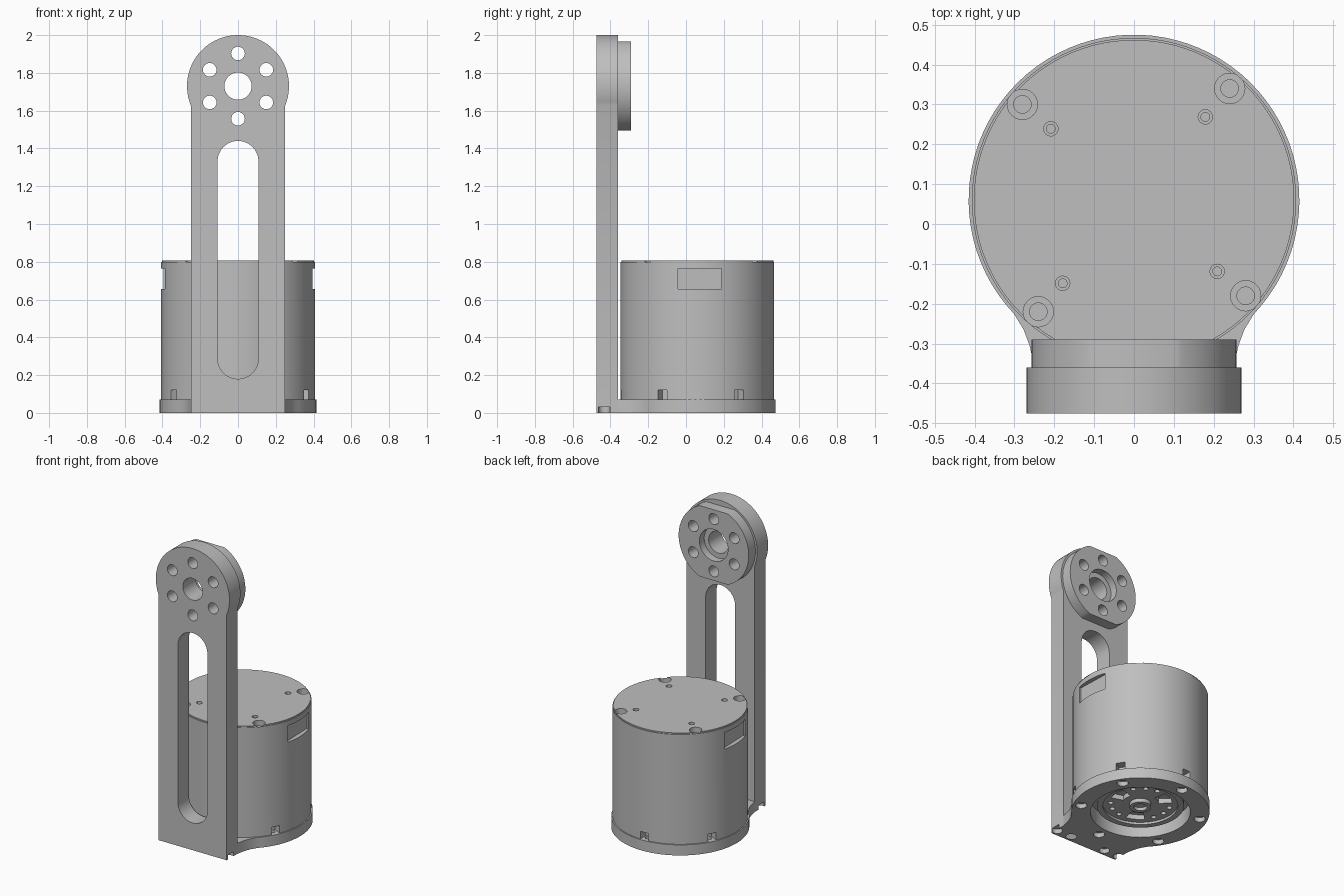
import bpy, bmesh
from math import sin, cos, radians, asin, acos, degrees

if "Cube" in bpy.data.objects:
    bpy.data.objects.remove(bpy.data.objects["Cube"])

grey = bpy.data.materials.new("plain grey")
grey.use_nodes = True
COL = (0.52, 0.52, 0.52, 1)
grey.diffuse_color = COL
grey.node_tree.nodes["Principled BSDF"].inputs["Base Color"].default_value = COL

CY = 0.06        # motor axis, y
HEAD = 1.73      # arm head centre, z


def arc(cx, cy, r, a0=0, a1=360, n=64):
    """Points along an arc; a full turn leaves out the repeated end point."""
    last = n if a1 - a0 >= 360 else n - 1
    angles = [radians(a0 + (a1 - a0) * i / last) for i in range(n)]
    return [(cx + r * cos(a), cy + r * sin(a)) for a in angles]


def polar(r, a):
    return r * cos(radians(a)), CY + r * sin(radians(a))


def radial_box(a, r0, r1, w):
    """Rectangle pointing outwards from the motor axis."""
    c, s = cos(radians(a)), sin(radians(a))
    corners = [(r0, -w), (r1, -w), (r1, w), (r0, w)]
    return [(u * c - v * s, CY + u * s + v * c) for u, v in corners]


def add_prism(bm, pts, lo, hi, axis="z"):
    def place(p, h):
        return (p[0], p[1], h) if axis == "z" else (p[0], h, p[1])
    a = [bm.verts.new(place(p, lo)) for p in pts]
    b = [bm.verts.new(place(p, hi)) for p in pts]
    faces = [bm.faces.new(a), bm.faces.new(b)]
    for i in range(len(pts)):
        j = (i + 1) % len(pts)
        faces.append(bm.faces.new((a[i], a[j], b[j], b[i])))
    bmesh.ops.recalc_face_normals(bm, faces=faces)


def make(name, prisms, axis="z"):
    bm = bmesh.new()
    for pts, lo, hi in prisms:
        add_prism(bm, pts, lo, hi, axis)
    me = bpy.data.meshes.new(name)
    bm.to_mesh(me)
    bm.free()
    me.materials.append(grey)
    ob = bpy.data.objects.new(name, me)
    bpy.context.collection.objects.link(ob)
    return ob


def activate(ob):
    bpy.ops.object.select_all(action="DESELECT")
    ob.select_set(True)
    bpy.context.view_layer.objects.active = ob


def cut(ob, prisms, axis="z"):
    cutter = make("cutter", prisms, axis)
    cutter.hide_render = True
    mod = ob.modifiers.new("cut", "BOOLEAN")
    mod.operation = "DIFFERENCE"
    mod.solver = "EXACT"
    mod.use_self = True
    mod.object = cutter
    activate(ob)
    bpy.ops.object.modifier_apply(modifier=mod.name)
    bpy.data.objects.remove(cutter)


def finish(ob):
    activate(ob)
    bpy.ops.object.shade_smooth_by_angle(angle=radians(30))


def hole(x, y, r, lo, hi, n=24):
    return (arc(x, y, r, n=n), lo, hi)


# Shared hole patterns
bolt_ring = [(0.173 * cos(radians(a)), HEAD + 0.173 * sin(radians(a)))
             for a in range(30, 390, 60)]
base_angles = [33 + 60 * k for k in range(6)]
top_angles = [49.4 + 90 * k for k in range(4)]

# Upright arm with round head, long slot and bolt holes
tip = degrees(acos(0.25 / 0.27))
arm = make("upright_arm", [([(-0.25, 0), (0.25, 0)]
                            + arc(0, HEAD, 0.27, -tip, 180 + tip, 49),
                            -0.475, -0.36)], "y")
slot = arc(0, 1.332, 0.108, 0, 180, 25) + arc(0, 0.288, 0.108, 180, 359.9, 25)
cut(arm, [(slot, -0.6, -0.2), hole(0, HEAD, 0.072, -0.6, -0.2, 40)]
    + [hole(x, z, 0.036, -0.6, -0.2) for x, z in bolt_ring], "y")
# Screw recesses in the foot of the arm; the outer ones break the side
cut(arm, [hole(x, -0.432, 0.032, -0.1, 0.03) for x in (-0.24, -0.13, 0.13, 0.24)]
    + [hole(x, -0.432, 0.016, -0.1, 0.07) for x in (-0.13, 0.13)])
finish(arm)

# Round pad behind the head, flat at top and bottom, with bored centre
flat = degrees(asin(0.235 / 0.257))
pad = make("head_pad", [(arc(0, HEAD, 0.257, -flat, flat, 33)
                         + arc(0, HEAD, 0.257, 180 - flat, 180 + flat, 33),
                         -0.36, -0.29)], "y")
cut(pad, [hole(0, HEAD, 0.072, -0.5, -0.2, 40), hole(0, HEAD, 0.105, -0.34, -0.2, 40)]
    + [hole(x, z, 0.036, -0.5, -0.2) for x, z in bolt_ring], "y")
finish(pad)

# Base plate, flared into the arm, with open centre and screw recesses
flare = [(-0.277, -0.265), (-0.262, -0.305), (-0.25, -0.36)]
outline = arc(0, CY, 0.415, -43.5, 223.5, 64) + flare + [(-x, y) for x, y in flare[::-1]]
base = make("base_plate", [(outline, 0, 0.07)])
cuts = [hole(0, CY, 0.3, -0.1, 0.2, 64)]
for a in base_angles:
    x, y = polar(0.365, a)
    cuts += [hole(x, y, 0.034, -0.1, 0.03), hole(x, y, 0.018, -0.1, 0.2)]
cut(base, cuts)
finish(base)

# Motor housing with a fine stepped rim at the top
motor = make("motor_housing", [(arc(0, CY, 0.407, n=96), 0.07, 0.798)])
cut(motor, [hole(0, CY, 0.3, 0, 0.1, 64)]
    + [(radial_box(a, 0.35, 0.5, 0.028), 0, 0.12) for a in base_angles])
# Side windows
cut(motor, [(radial_box(a, 0.378, 0.5, 0.115), 0.655, 0.765) for a in (2, 182)])

# Motor cover with counterbored screw holes
cover = make("motor_cover", [(arc(0, CY, 0.402, n=96), 0.798, 0.806)])
screws, pins = [], []
for a in top_angles:
    x, y = polar(0.369, a)
    screws += [hole(x, y, 0.038, 0.77, 0.9), hole(x, y, 0.022, 0.74, 0.9)]
    x, y = polar(0.275, a)
    pins += [hole(x, y, 0.018, 0.79, 0.9), hole(x, y, 0.011, 0.76, 0.9)]
for part in (motor, cover):
    cut(part, screws + pins)
    finish(part)

# Rotor seen through the base opening
rotor = make("rotor_disc", [(arc(0, CY, 0.262), 0.045, 0.1)])
cut(rotor, [hole(0, CY, 0.225, 0, 0.06, 64)])
vents = []
for a in (0, 120, 240):
    vents.append((arc(0, CY, 0.19, a - 18, a + 18, 9)
                  + arc(0, CY, 0.11, a - 18, a + 18, 9)[::-1], 0, 0.092))
    for b in (36, 60, 84):
        vents.append(hole(*polar(0.18, a + b), 0.016, 0, 0.09, 16))
cut(rotor, vents)
finish(rotor)

# Central hub of the rotor
hub = make("rotor_hub", [(arc(0, CY, 0.065, n=40), 0.035, 0.062)])
cut(hub, [hole(0, CY, 0.04, 0, 0.055, 32)])
finish(hub)
